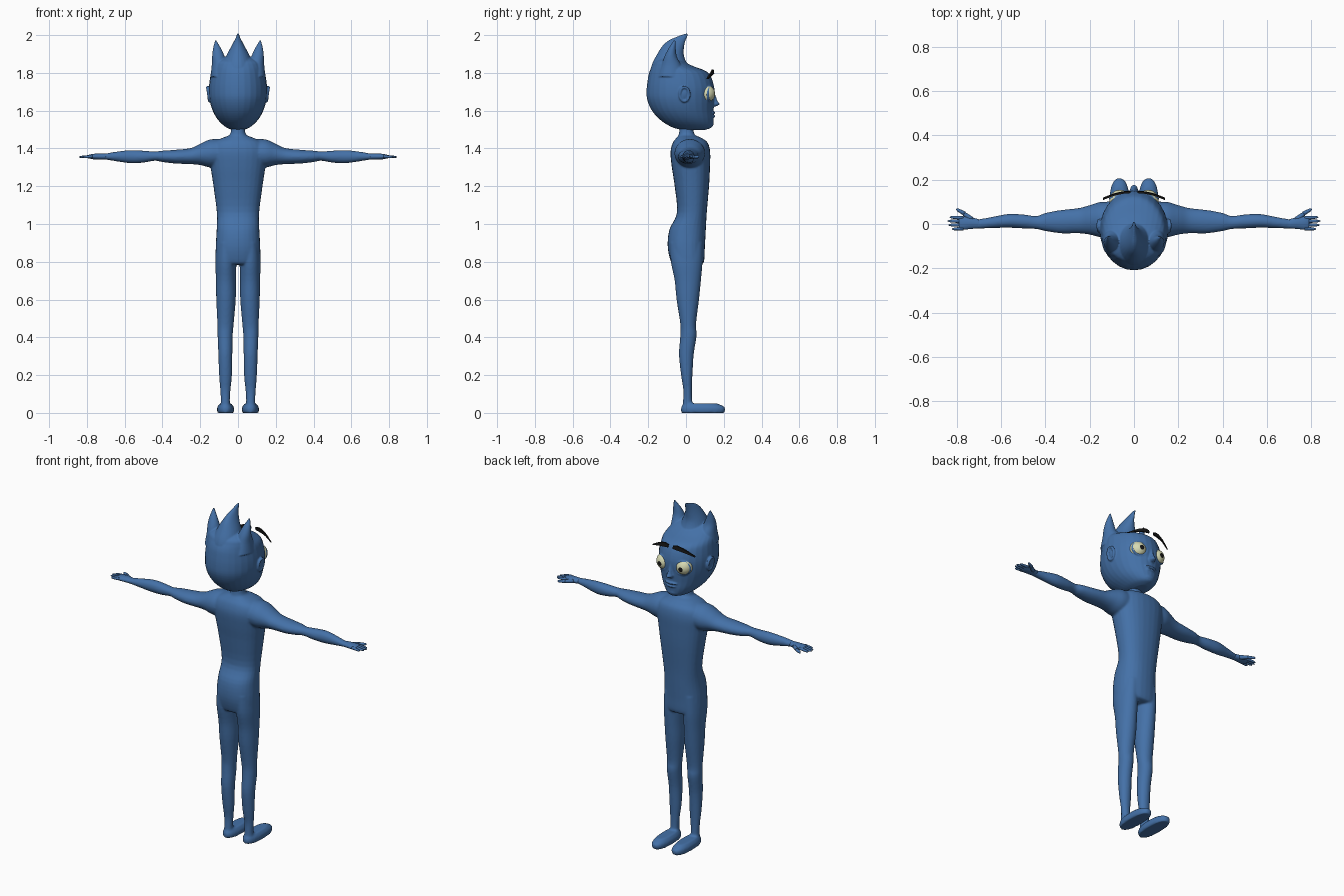
import bpy, bmesh, math
from mathutils import Matrix, Vector

if "Cube" in bpy.data.objects:
    bpy.data.objects.remove(bpy.data.objects["Cube"])

def material(name, rgb):
    m = bpy.data.materials.new(name)
    m.diffuse_color = (*rgb, 1)
    m.use_nodes = True
    m.node_tree.nodes["Principled BSDF"].inputs["Base Color"].default_value = m.diffuse_color
    return m

SKIN = material("blue_skin", (0.058, 0.165, 0.39))
WHITE = material("pale_eye", (0.68, 0.70, 0.45))
BLACK = material("black", (0.008, 0.008, 0.008))

def skin_grid(bm, rings, cap=True, closed=False):
    """Bridge a list of vertex rings with quads."""
    vs = [[bm.verts.new(p) for p in r] for r in rings]
    n = len(vs[0])
    for k in range(len(vs) if closed else len(vs) - 1):
        a, b = vs[k], vs[(k + 1) % len(vs)]
        for i in range(n):
            j = (i + 1) % n
            bm.faces.new((a[i], a[j], b[j], b[i]))
    if cap and not closed:
        bm.faces.new(vs[0][::-1])
        bm.faces.new(vs[-1])

def smooth_rows(rows, steps):
    """Catmull-Rom interpolation of section rows."""
    out = []
    for k in range(len(rows) - 1):
        p = [rows[max(k - 1, 0)], rows[k], rows[k + 1], rows[min(k + 2, len(rows) - 1)]]
        for s in range(steps):
            t = s / steps
            out.append([0.5 * (2 * b + (c - a) * t + (2 * a - 5 * b + 4 * c - d) * t * t
                               + (3 * b - a - 3 * c + d) * t ** 3) for a, b, c, d in zip(*p)])
    return out + [list(rows[-1])]

def loft(bm, rows, axis="z", side=1, power=2.0, n=28, steps=4):
    """Rows are (position, min, max, min, max) of oval sections along z or x."""
    rings = []
    for t, a0, a1, b0, b1 in smooth_rows(rows, steps):
        ring = []
        for i in range(n):
            u = 2 * math.pi * i / n
            c, s = math.cos(u), math.sin(u)
            a = (a0 + a1) / 2 + (a1 - a0) / 2 * math.copysign(abs(c) ** (2 / power), c)
            b = (b0 + b1) / 2 + (b1 - b0) / 2 * math.copysign(abs(s) ** (2 / power), s)
            ring.append((side * a, b, t) if axis == "z" else (side * t, a, b))
        rings.append(ring)
    skin_grid(bm, rings)

def sym(rows):
    """Expand (z, half width, back, front) to centred section rows."""
    return [(z, -w, w, b, f) for z, w, b, f in rows]

def ball(bm, center, radii, rot=Matrix()):
    m = Matrix.Translation(center) @ rot @ Matrix.Diagonal((*radii, 1))
    return bmesh.ops.create_uvsphere(bm, u_segments=28, v_segments=32, radius=1, matrix=m)

def hoop(bm, center, ru, rv, r, rot):
    """Oval tube lying in the local xy plane."""
    m = Matrix.Translation(center) @ rot
    rings = []
    for i in range(32):
        u = 2 * math.pi * i / 32
        d = Vector((math.cos(u), math.sin(u), 0))
        base = Vector((ru * d.x, rv * d.y, 0))
        rings.append([m @ (base + d * r * math.cos(v) + Vector((0, 0, r * math.sin(v))))
                      for v in (2 * math.pi * j / 10 for j in range(10))])
    skin_grid(bm, rings, closed=True)

def finger(bm, p0, p1, r0, r1):
    """Rounded tapering digit."""
    p0, p1 = Vector(p0), Vector(p1)
    d = p1 - p0
    q = d.to_track_quat("Z", "Y")
    rings = []
    for t, k in ((0, 1), (.3, 1), (.55, .95), (.8, .9), (.93, .6), (1, .15)):
        r = (r0 + (r1 - r0) * t) * k
        rings.append([p0 + d * t + q @ Vector((r * math.cos(v), r * math.sin(v), 0))
                      for v in (2 * math.pi * j / 12 for j in range(12))])
    skin_grid(bm, rings)

def finish(name, bm, mats, voxel=0, smooth=0):
    bmesh.ops.recalc_face_normals(bm, faces=bm.faces[:])
    me = bpy.data.meshes.new(name)
    for f in bm.faces:
        f.smooth = True
    bm.to_mesh(me)
    bm.free()
    for m in mats:
        me.materials.append(m)
    ob = bpy.data.objects.new(name, me)
    bpy.context.collection.objects.link(ob)
    if voxel:
        r = ob.modifiers.new("blend_parts", "REMESH")
        r.mode, r.voxel_size, r.use_smooth_shade = "VOXEL", voxel, True
        s = ob.modifiers.new("soften", "SMOOTH")
        s.factor, s.iterations = 0.5, smooth
    return ob

# Body: torso, arms, legs and feet blended into one skin
bm = bmesh.new()
loft(bm, sym([(.785, .10, -.06, .075), (.80, .117, -.08, .095), (.88, .118, -.097, .10),
              (.97, .113, -.088, .105), (1.06, .112, -.048, .11), (1.2, .13, -.06, .122),
              (1.3, .145, -.075, .127), (1.38, .155, -.082, .128), (1.43, .135, -.07, .115),
              (1.457, .08, -.05, .08), (1.475, .042, -.038, .045), (1.53, .034, -.032, .038)]), power=2.3)
for s in (-1, 1):
    loft(bm, [(.10, -.06, .10, 1.30, 1.45), (.15, -.06, .10, 1.30, 1.447), (.2, -.048, .085, 1.312, 1.425),
              (.25, -.042, .072, 1.317, 1.402), (.33, -.042, .063, 1.32, 1.393), (.40, -.032, .05, 1.328, 1.388),
              (.44, -.023, .036, 1.335, 1.384), (.5, -.02, .043, 1.325, 1.388), (.57, -.017, .045, 1.322, 1.391),
              (.65, -.019, .03, 1.333, 1.382), (.70, -.021, .022, 1.341, 1.373), (.72, -.021, .022, 1.342, 1.372)],
         "x", s)
    loft(bm, [(.9, .01, .112, -.085, .09), (.8, .009, .119, -.08, .088), (.7, .011, .117, -.06, .079),
              (.6, .012, .115, -.05, .069), (.47, .023, .109, -.03, .053), (.41, .028, .108, -.03, .056),
              (.31, .03, .104, -.037, .041), (.2, .032, .10, -.026, .034), (.12, .04, .094, -.014, .031),
              (.06, .043, .091, -.016, .033), (.02, .037, .097, -.02, .04)], "z", s)
    loft(bm, [(0, .024, .108, -.024, .202), (.018, .02, .111, -.027, .207), (.034, .024, .108, -.023, .2),
              (.05, .036, .096, -.012, .165)], "z", s, 2.4)
finish("body", bm, [SKIN], .006, 4)

# Hands: palm, four fingers and a thumb
for s, side in ((-1, "left"), (1, "right")):
    bm = bmesh.new()
    loft(bm, [(.70, -.02, .021, 1.342, 1.372), (.735, -.022, .03, 1.341, 1.373),
              (.77, -.026, .034, 1.343, 1.371), (.79, -.022, .03, 1.348, 1.366)], "x", s)
    for y, tip in ((-.02, .822), (-.004, .838), (.012, .842), (.027, .832)):
        finger(bm, (s * .77, y, 1.358), (s * tip, y * 1.15, 1.354), .0085, .0065)
    finger(bm, (s * .73, .018, 1.356), (s * .775, .052, 1.355), .012, .01)
    finger(bm, (s * .765, .047, 1.355), (s * .803, .068, 1.355), .0095, .007)
    finish(side + "_hand", bm, [SKIN])

# Head: skull, hair spikes, ears, eyelids, nose and lips blended together
bm = bmesh.new()
loft(bm, sym([(1.498, .03, -.02, .10), (1.513, .065, -.075, .138), (1.55, .105, -.135, .146),
              (1.60, .134, -.18, .146), (1.66, .151, -.206, .15), (1.72, .154, -.208, .15),
              (1.78, .147, -.2, .132), (1.81, .14, -.192, .105), (1.835, .128, -.18, .04),
              (1.86, .11, -.165, -.01), (1.885, .06, -.13, -.05)]))
loft(bm, sym([(1.79, .10, -.19, .04), (1.825, .09, -.186, .022), (1.86, .075, -.174, .0),
              (1.90, .057, -.152, -.012), (1.94, .036, -.127, -.01), (1.97, .02, -.095, -.003),
              (1.99, .01, -.052, .006), (2.008, .005, -.004, .013)]))
eye_pos = Vector((.064, .106, 1.69))
for s in (-1, 1):
    loft(bm, [(1.78, .04, .146, -.15, .0), (1.84, .055, .139, -.13, -.025), (1.885, .07, .137, -.115, -.048),
              (1.925, .087, .133, -.095, -.054), (1.955, .105, .126, -.076, -.055),
              (1.974, .115, .121, -.064, -.056)], "z", s)
    ear_rot = Matrix.Rotation(math.radians(90 + s * 8), 4, "Y")
    ball(bm, (s * .15, -.008, 1.685), (.034, .022, .011), ear_rot)
    hoop(bm, (s * .157, -.008, 1.687), .037, .025, .0075, ear_rot)
    lid_rot = Matrix.Rotation(math.radians(-s * 18), 4, "Z") @ Matrix.Rotation(math.radians(90), 4, "X")
    hoop(bm, (s * .064, .128, 1.688), .043, .037, .0085, lid_rot)
loft(bm, sym([(1.72, .01, .11, .148), (1.68, .012, .11, .157), (1.65, .016, .11, .168),
              (1.634, .02, .11, .178), (1.622, .014, .11, .158)]))
ball(bm, (0, .139, 1.589), (.04, .016, .008))
ball(bm, (0, .137, 1.571), (.034, .018, .009))
ball(bm, (0, .118, 1.532), (.04, .028, .022))
finish("head", bm, [SKIN], .004, 3)

# Eyes: pale balls with the pupil picked by direction
for s, side in ((-1, "left"), (1, "right")):
    bm = bmesh.new()
    c = Vector((s * eye_pos.x, eye_pos.y, eye_pos.z))
    gaze = Vector((s * .12, 1, -.05)).normalized()
    ball(bm, c, (.047, .047, .048), gaze.to_track_quat("Z", "Y").to_matrix().to_4x4())
    for f in bm.faces:
        f.material_index = int((f.calc_center_median() - c).normalized().dot(gaze) > .967)
    finish(side + "_eye", bm, [WHITE, BLACK])

# Eyebrows: thin tapered plates curving around the forehead
for s, side in ((-1, "left"), (1, "right")):
    bm = bmesh.new()
    rings = []
    for x, y, z, h in smooth_rows([(.016, .148, 1.806, .008), (.045, .146, 1.806, .012),
                                   (.09, .136, 1.793, .008), (.14, .117, 1.769, .002)], 4):
        rings.append([(s * x, y + dy, z + dz * h) for dy, dz in ((-.006, -1), (.002, -1), (-.001, 1), (-.009, 1))])
    skin_grid(bm, rings)
    ob = finish(side + "_eyebrow", bm, [BLACK])
    for p in ob.data.polygons:
        p.use_smooth = False
